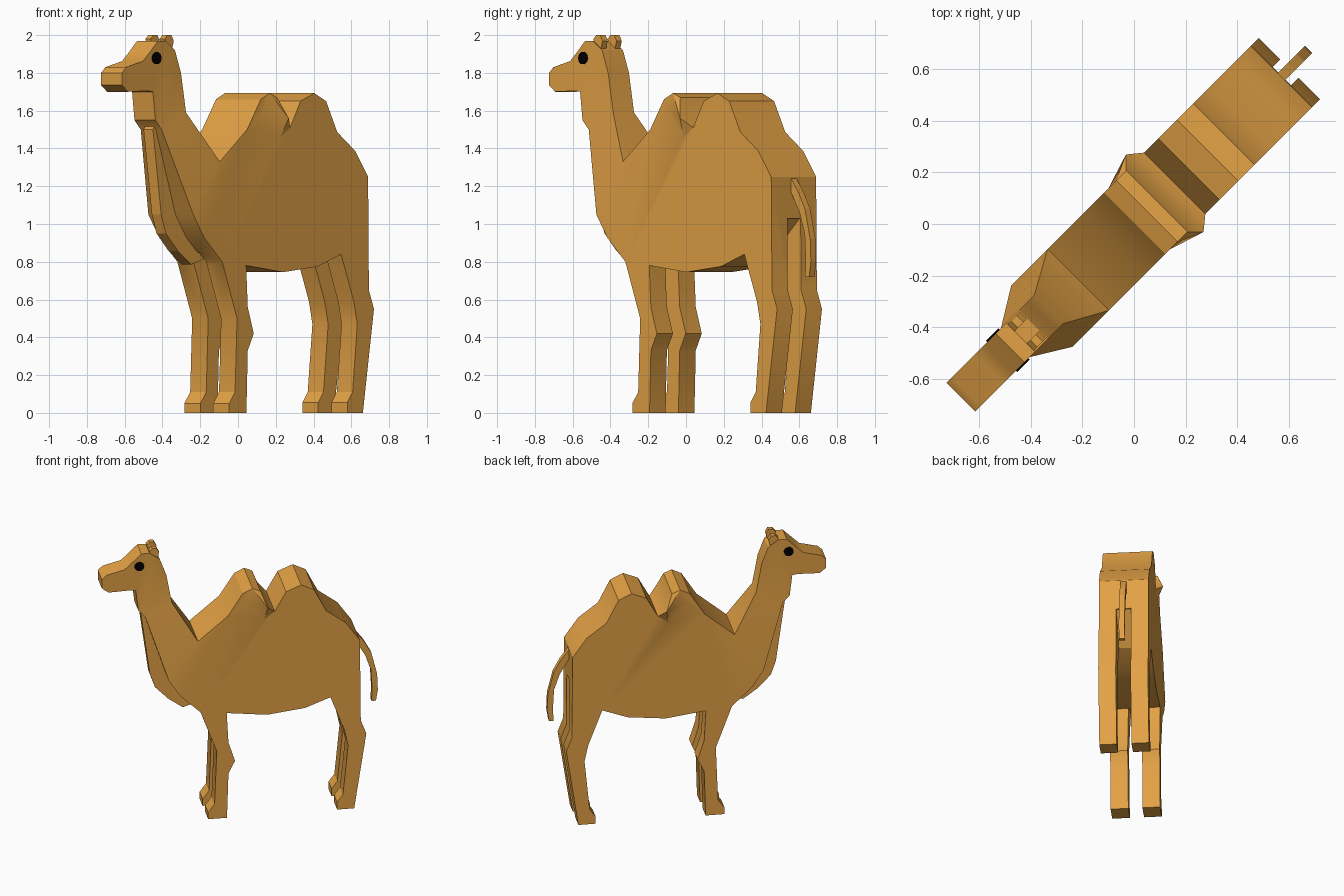
import bpy, bmesh, math
from mathutils import Vector

if "Cube" in bpy.data.objects:
    bpy.data.objects.remove(bpy.data.objects["Cube"])

R2 = math.sqrt(0.5)


def place(u, v, z):
    # u runs nose to tail, v across the body; the animal stands at 45 degrees
    return Vector(((u + v) * R2, (u - v) * R2, z))


def material(name, rgb):
    m = bpy.data.materials.new(name)
    m.diffuse_color = (*rgb, 1)
    m.use_nodes = True
    m.node_tree.nodes["Principled BSDF"].inputs["Base Color"].default_value = m.diffuse_color
    return m


FUR = material("tan fur", (0.77, 0.36, 0.06))
BLACK = material("black", (0, 0, 0))


def finish(name, bm, mat):
    bmesh.ops.recalc_face_normals(bm, faces=bm.faces)
    me = bpy.data.meshes.new(name)
    bm.to_mesh(me)
    bm.free()
    me.materials.append(mat)
    ob = bpy.data.objects.new(name, me)
    bpy.context.collection.objects.link(ob)
    return ob


def prism(name, pts, v0, v1, mat):
    """Side outline (u, z) extruded across the body from v0 to v1."""
    bm = bmesh.new()
    a = [bm.verts.new(place(u, v0, z)) for u, z in pts]
    b = [bm.verts.new(place(u, v1, z)) for u, z in pts]
    bm.faces.new(a)
    bm.faces.new(b)
    for i in range(len(a)):
        j = (i + 1) % len(a)
        bm.faces.new((a[i], a[j], b[j], b[i]))
    return finish(name, bm, mat)


def groove(name, rows):
    """Cutter lofted through rows of (u start, u end, z, half width)."""
    bm = bmesh.new()
    rings = [[bm.verts.new(place(u, v, z)) for u, v in
              ((u0, -w), (u1, -w), (u1, w), (u0, w))] for u0, u1, z, w in rows]
    bm.faces.new(rings[0])
    bm.faces.new(rings[-1])
    for a, b in zip(rings, rings[1:]):
        for i in range(4):
            j = (i + 1) % 4
            bm.faces.new((a[i], a[j], b[j], b[i]))
    return finish(name, bm, FUR)


# side outlines (u, z): torso with legs and humps, then head with upper neck
TORSO = [(-.503, 1.05), (-.42, .926), (-.286, .80), (-.175, .50), (-.19, .11),
         (-.234, .05), (-.234, 0), (-.105, 0), (-.095, .33), (-.05, .42),
         (-.095, .56), (-.107, .78), (.17, .745), (.43, .775), (.604, .84),
         (.70, .587), (.725, .47), (.69, .11), (.65, .055), (.65, 0),
         (.767, 0), (.85, .55), (.812, .65), (.806, 1.25), (.71, 1.386),
         (.575, 1.487), (.492, 1.65), (.403, 1.693), (.30, 1.65), (.222, 1.51),
         (.168, 1.56), (.125, 1.67), (.07, 1.693), (.003, 1.66),
         (-.10, 1.50), (-.304, 1.33)]
HEAD = [(-.467, 1.59), (-.505, 1.80), (-.55, 1.92), (-.62, 1.97), (-.677, 1.97),
        (-.738, 1.91), (-.79, 1.862), (-.916, 1.83), (-.947, 1.80),
        (-.947, 1.735), (-.902, 1.70), (-.752, 1.705), (-.715, 1.70),
        (-.697, 1.55), (-.65, 1.50)]

# body: torso and head caps joined by the tapering lower neck
bm = bmesh.new()
sides = []
W = .168
k = TORSO.index((.168, 1.56))  # flared point behind the front hump
for s in (-1, 1):
    t = [bm.verts.new(place(u, s * (.212 if i == k else W), z))
         for i, (u, z) in enumerate(TORSO)]
    h = [bm.verts.new(place(u, s * .078, z)) for u, z in HEAD]
    q = [bm.verts.new(place(u, s * W, z)) for u, z in ((.15, 1.46), (.03, 1.60))]
    bm.faces.new(t[:k] + q + t[k + 2:])
    fan = [t[k - 1]] + q + [t[k + 2], t[k + 1]]
    for m, n in zip(fan, fan[1:]):
        bm.faces.new((t[k], m, n))
    bm.faces.new(h)
    bm.faces.new((h[-1], t[0], t[-1], h[0]))
    sides.append(t + h)
a, b = sides
for i in range(len(a)):
    j = (i + 1) % len(a)
    bm.faces.new((a[i], a[j], b[j], b[i]))
body = finish("body", bm, FUR)

# channels that part the left and right legs
front_cut = groove("front_leg_cutter", [
    (-.60, -.26, .85, .048), (-.60, -.107, .779, .048), (-.60, .10, .72, .048),
    (-.60, .10, -.1, .048)])
rear_cut = groove("hind_leg_cutter", [
    (.80, 1.0, 1.03, .05), (.604, 1.0, .84, .05), (.55, 1.0, .77, .05),
    (.50, 1.0, -.1, .05)])
bpy.context.view_layer.objects.active = body
for cut in (front_cut, rear_cut):
    mod = body.modifiers.new("part legs", 'BOOLEAN')
    mod.operation = 'DIFFERENCE'
    mod.solver = 'EXACT'
    mod.object = cut
    bpy.ops.object.modifier_apply(modifier=mod.name)
    bpy.data.objects.remove(cut)

# soften shallow bends only
bpy.ops.object.select_all(action='DESELECT')
body.select_set(True)
bpy.ops.object.shade_smooth_by_angle(angle=math.radians(30))

# narrow keel down the throat and chest
prism("chest_keel", [(-.64, 1.56), (-.672, 1.50), (-.61, 1.05), (-.575, .95),
                     (-.485, .857), (-.385, .785), (-.29, .815), (-.20, .83),
                     (-.30, 1.1), (-.55, 1.5)], -.035, .035, FUR)

# tail
prism("tail", [(.80, 1.25), (.86, 1.17), (.91, 1.08), (.95, .92), (.955, .80),
               (.942, .72), (.912, .72), (.915, .82), (.908, .95), (.87, 1.06),
               (.80, 1.18)], -.02, .02, FUR)

# ears and eyes on both sides of the head
EAR = [(-.615, 1.95), (-.62, 1.98), (-.60, 2.0), (-.57, 2.0), (-.553, 1.97),
       (-.57, 1.91), (-.60, 1.94)]
EYE = [(-.69 + .034 * math.cos(n * math.pi / 5), 1.878 + .033 * math.sin(n * math.pi / 5))
       for n in range(10)]
for s, side in ((-1, "left"), (1, "right")):
    prism(side + "_ear", EAR, s * .033, s * .072, FUR)
    prism(side + "_eye", EYE, s * .077, s * .085, BLACK)
